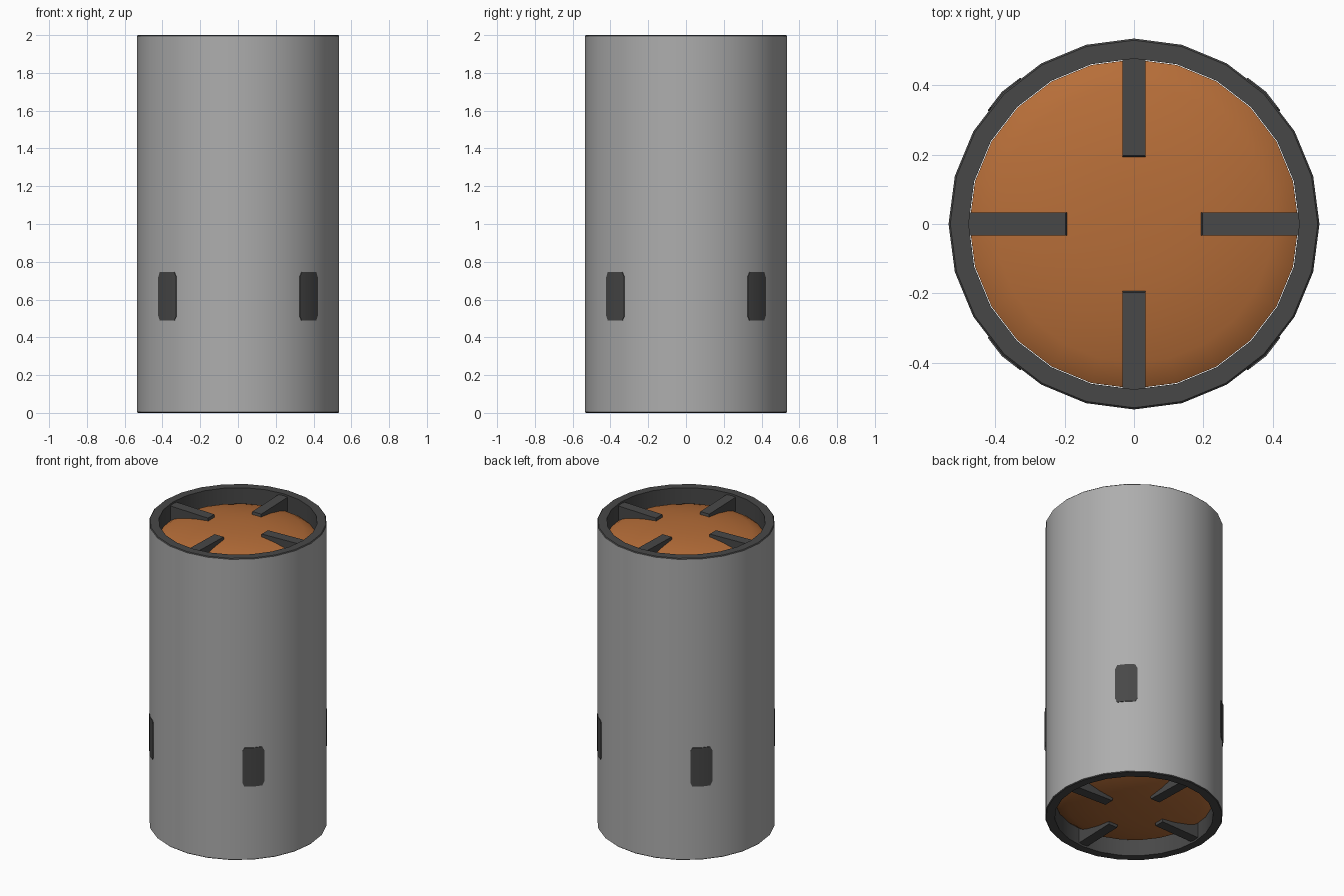
import bpy, bmesh, math
from mathutils import Matrix

if "Cube" in bpy.data.objects:
    bpy.data.objects.remove(bpy.data.objects["Cube"])

SIDES, R_OUT, R_IN, H = 24, 0.535, 0.477, 2.0


def material(name, rgb):
    m = bpy.data.materials.new(name)
    m.diffuse_color = (*rgb, 1)
    m.use_nodes = True
    m.node_tree.nodes["Principled BSDF"].inputs["Base Color"].default_value = m.diffuse_color
    return m


grey = material("grey metal", (0.42, 0.42, 0.42))
dark = material("dark grey", (0.064, 0.064, 0.064))
orange = material("orange", (0.47, 0.155, 0.04))


def finish(bm, name, mats, smooth=True):
    bmesh.ops.remove_doubles(bm, verts=bm.verts, dist=1e-5)
    bmesh.ops.recalc_face_normals(bm, faces=bm.faces)
    me = bpy.data.meshes.new(name)
    bm.to_mesh(me)
    bm.free()
    ob = bpy.data.objects.new(name, me)
    bpy.context.collection.objects.link(ob)
    for m in mats:
        me.materials.append(m)
    if smooth:
        bpy.ops.object.select_all(action='DESELECT')
        ob.select_set(True)
        bpy.context.view_layer.objects.active = ob
        bpy.ops.object.shade_smooth_by_angle(angle=math.radians(35))
    return ob


def lathe(profile, closed):
    bm = bmesh.new()
    vs = [bm.verts.new((r, 0, z)) for r, z in profile]
    pairs = list(zip(vs, vs[1:] + vs[:1])) if closed else list(zip(vs, vs[1:]))
    es = [bm.edges.new(p) for p in pairs]
    bmesh.ops.spin(bm, geom=vs + es, axis=(0, 0, 1), cent=(0, 0, 0),
                   angle=math.tau, steps=SIDES, use_duplicate=False)
    return bm


# outer tube: grey outside, dark rims and bore, tiny chamfer on the edges
c = 0.005
tube = finish(lathe([(R_IN, 0), (R_OUT - c, 0), (R_OUT, c), (R_OUT, H - c),
                     (R_OUT - c, H), (R_IN, H)], True), "tube", [grey, dark])
for p in tube.data.polygons:
    outside = abs(p.normal.z) < 0.1 and math.hypot(p.center.x, p.center.y) > 0.5
    p.material_index = 0 if outside else 1

# inner core with shallow domed ends
dome = [(0, 0.03), (0.1, 0.032), (0.19, 0.037), (0.3, 0.051), (0.4, 0.075),
        (0.445, 0.09), (0.475, 0.11)]
finish(lathe([(r, H - d) for r, d in dome] + [(r, d) for r, d in reversed(dome)],
             False), "core", [orange])

# four retaining ribs at each end
bm = bmesh.new()
w = 0.033
for top in (True, False):
    for k in range(4):
        rot = Matrix.Rotation(k * math.pi / 2, 3, 'Z')
        loops = []
        for y in (-w, w):
            pts = [(R_IN + 0.02, 0.012), (0.197, 0.02), (0.19, 0.06), (R_IN + 0.02, 0.15)]
            loops.append([])
            for x, d in pts:
                v = bm.verts.new((x, y, H - d if top else d))
                v.co = rot @ v.co
                loops[-1].append(v)
        a, b = loops
        bm.faces.new(a)
        bm.faces.new(b)
        for i in range(4):
            j = (i + 1) % 4
            bm.faces.new((a[i], a[j], b[j], b[i]))
finish(bm, "ribs", [dark], False)

# four thin side plates following the tube wall, with clipped corners
bm = bmesh.new()
half = math.pi / SIDES
for k in range(4):
    mid = math.pi / 4 + k * math.pi / 2
    layers = []
    for off in (0.004, -0.004):
        cols = []
        for deg, inset in ((-7.2, 0.025), (-5.8, 0), (0, 0), (5.8, 0), (7.2, 0.025)):
            a = math.radians(deg)
            r = (R_OUT + off) * math.cos(half) / math.cos(half - abs(a))
            x, y = r * math.cos(mid + a), r * math.sin(mid + a)
            cols.append([bm.verts.new((x, y, z)) for z in (0.488 + inset, 0.745 - inset)])
        for p, q in zip(cols, cols[1:]):
            bm.faces.new((p[0], q[0], q[1], p[1]))
        layers.append([q[0] for q in cols] + [q[1] for q in reversed(cols)])
    o, n = layers
    for i in range(len(o)):
        j = (i + 1) % len(o)
        bm.faces.new((o[i], o[j], n[j], n[i]))
finish(bm, "side_plates", [dark])
